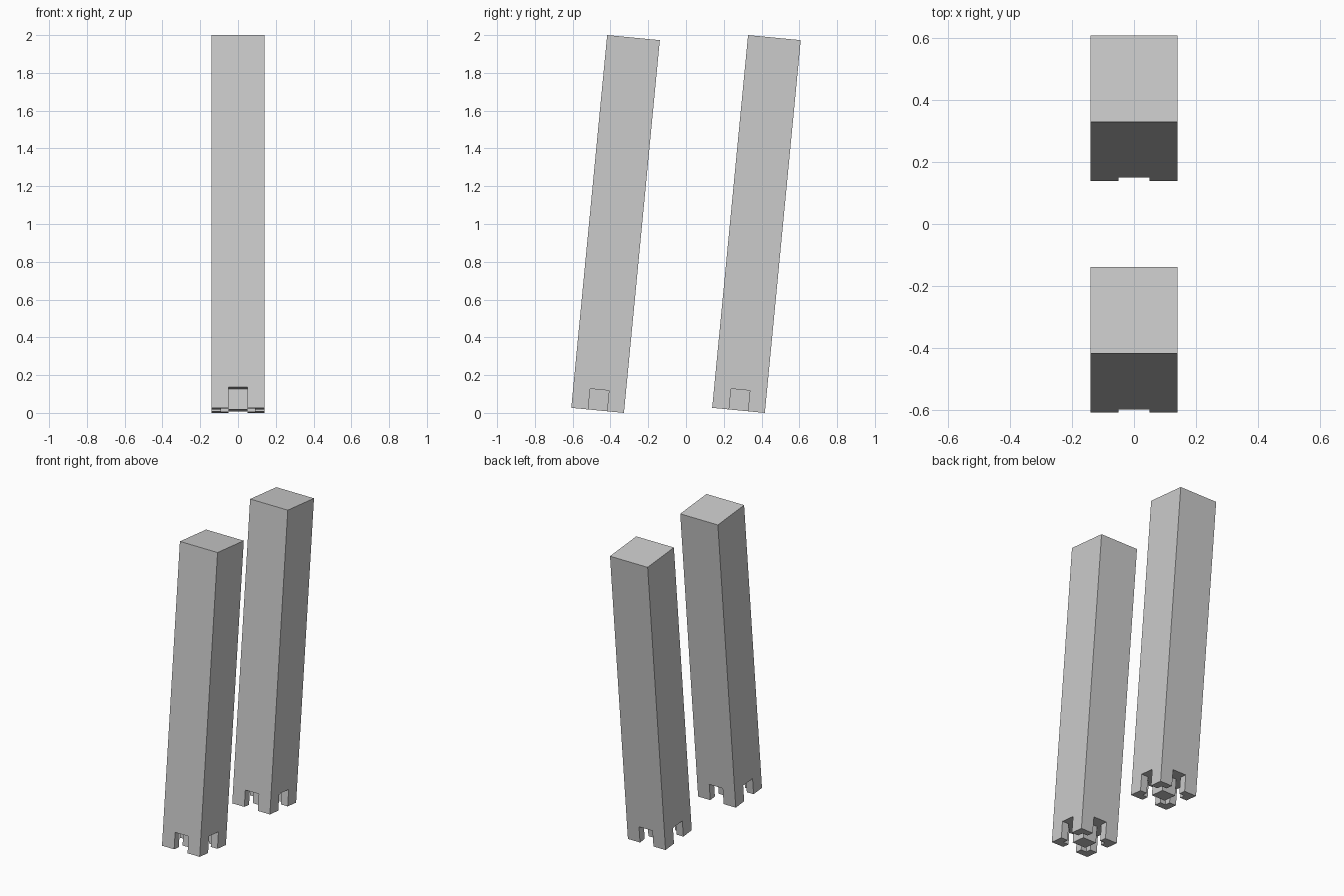
import bpy, bmesh
from math import radians, sin, cos

if "Cube" in bpy.data.objects:
    bpy.data.objects.remove(bpy.data.objects["Cube"])

W, FOOT, TILT, SPACING = 0.14, 0.11, radians(5.5), 0.746
LENGTH = (2 - 2 * W * sin(TILT)) / cos(TILT)
GRID = [-W, -0.09, -0.05, 0.05, 0.09, W]


def is_foot(i, j):
    # L-shaped corner feet plus a central peg
    corner = (i in (0, 4) or j in (0, 4)) and i != 2 and j != 2
    return corner or (i == 2 and j == 2)


def make_leg(name, y):
    bm = bmesh.new()
    v = [[bm.verts.new((gx, gy, FOOT)) for gy in GRID] for gx in GRID]
    feet = []
    for i in range(5):
        for j in range(5):
            f = bm.faces.new((v[i][j], v[i][j + 1], v[i + 1][j + 1], v[i + 1][j]))
            if is_foot(i, j):
                feet.append(f)

    # shaft walls and top cap
    rim = [e for e in bm.edges if e.is_boundary]
    walls = bmesh.ops.extrude_edge_only(bm, edges=rim)["geom"]
    for p in walls:
        if isinstance(p, bmesh.types.BMVert):
            p.co.z = LENGTH
    bmesh.ops.holes_fill(bm, edges=[e for e in bm.edges if e.is_boundary], sides=0)

    # feet pulled down from the underside
    low = bmesh.ops.extrude_face_region(bm, geom=feet)["geom"]
    for p in low:
        if isinstance(p, bmesh.types.BMVert):
            p.co.z = 0
    old = [f for f in feet if f.is_valid]
    if old:
        bmesh.ops.delete(bm, geom=old, context='FACES')
    bmesh.ops.recalc_face_normals(bm, faces=bm.faces[:])
    bmesh.ops.dissolve_limit(bm, angle_limit=radians(1), verts=bm.verts[:], edges=bm.edges[:])

    mesh = bpy.data.meshes.new(name)
    bm.to_mesh(mesh)
    bm.free()
    ob = bpy.data.objects.new(name, mesh)
    bpy.context.collection.objects.link(ob)
    ob.rotation_euler.x = -TILT
    ob.location = (0, y - LENGTH * sin(TILT) / 2, W * sin(TILT))


# two parallel leaning posts
make_leg("front_post", -SPACING / 2)
make_leg("back_post", SPACING / 2)
